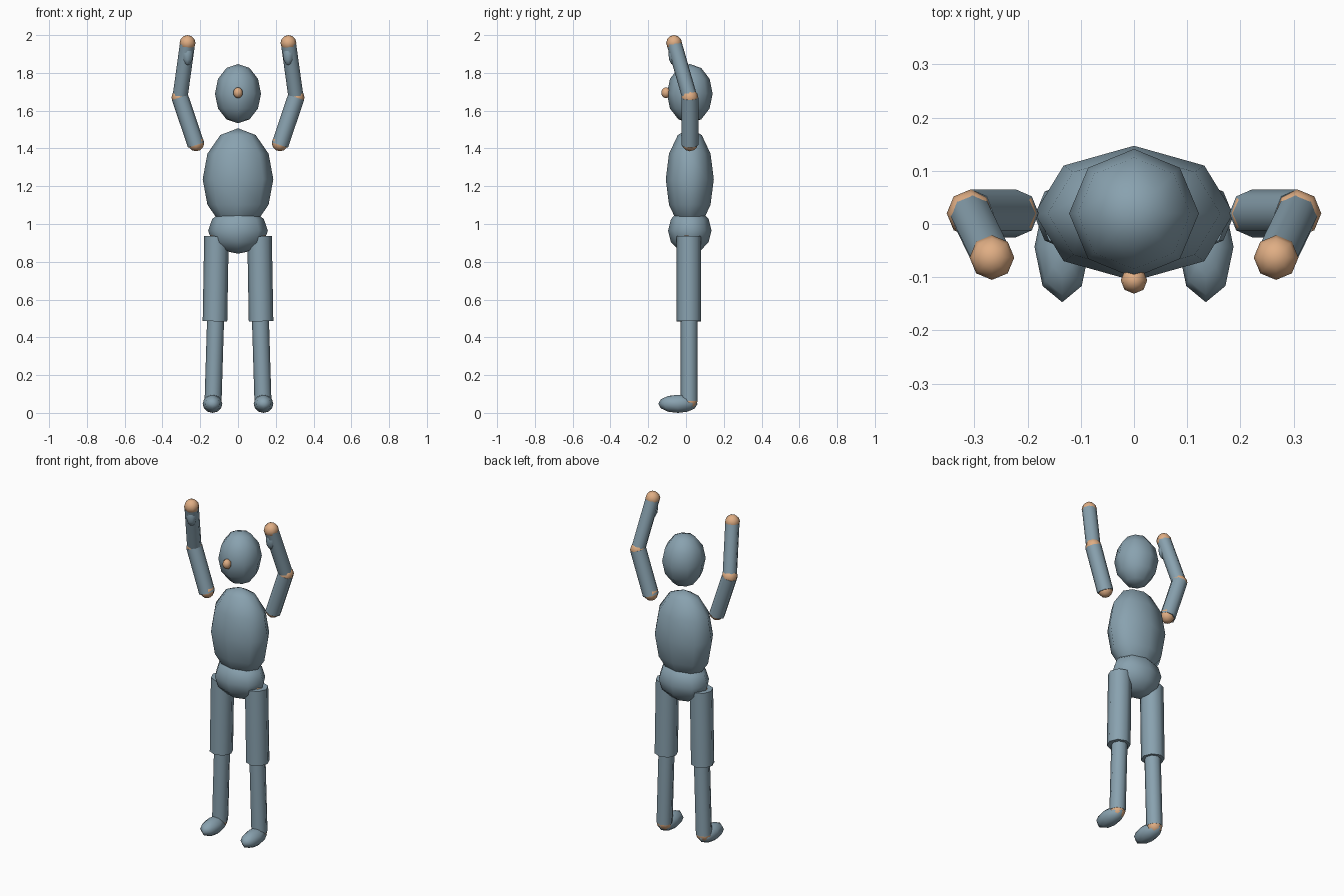
import bpy
from math import radians
from mathutils import Vector

cube = bpy.data.objects.get("Cube")
if cube:
    bpy.data.objects.remove(cube, do_unlink=True)


def make_material(name, rgb):
    mat = bpy.data.materials.new(name)
    mat.use_nodes = True
    colour = (*rgb, 1)
    mat.diffuse_color = colour
    mat.node_tree.nodes["Principled BSDF"].inputs["Base Color"].default_value = colour
    return mat


slate = make_material("slate_blue", (0.25, 0.36, 0.43))
tan = make_material("tan", (0.74, 0.42, 0.23))
MID_Y = 0.02  # depth of the body's middle


def finish(name, mat):
    obj = bpy.context.object
    obj.name = obj.data.name = name
    obj.data.materials.append(mat)
    return obj


def ellipsoid(name, centre, radii, mat):
    """Eight-sided ball stretched to the given radii."""
    bpy.ops.mesh.primitive_uv_sphere_add(segments=8, ring_count=6, radius=1, location=centre)
    obj = finish(name, mat)
    obj.scale = radii
    bpy.ops.object.transform_apply(location=False, rotation=False, scale=True)
    bpy.ops.object.shade_smooth()


def ball(name, centre, radius):
    ellipsoid(name, centre, (radius,) * 3, tan)


def limb(name, start, end, radius):
    """Eight-sided cylinder between two points."""
    start, end = Vector(start), Vector(end)
    axis = end - start
    bpy.ops.mesh.primitive_cylinder_add(vertices=8, radius=radius, depth=axis.length,
                                        location=(start + end) / 2)
    obj = finish(name, slate)
    obj.rotation_mode = 'QUATERNION'
    obj.rotation_quaternion = Vector((0, 0, 1)).rotation_difference(axis)
    bpy.ops.object.shade_smooth_by_angle(angle=radians(60))


# Head and body
ellipsoid("head", (0, MID_Y, 1.69), (0.122, 0.121, 0.157), slate)
ellipsoid("nose", (0, -0.106, 1.695), (0.025, 0.025, 0.029), tan)
ellipsoid("torso", (0, MID_Y, 1.237), (0.187, 0.127, 0.27), slate)
ellipsoid("hips", (0, MID_Y, 0.965), (0.158, 0.115, 0.122), slate)

for label, s in (("left", 1), ("right", -1)):
    # Raised arm
    elbow = (s * 0.307, MID_Y, 1.67)
    hand = (s * 0.267, -0.063, 1.958)
    ball(label + "_shoulder_joint", (s * 0.222, MID_Y, 1.428), 0.043)
    limb(label + "_upper_arm", (s * 0.222, MID_Y, 1.418), elbow, 0.045)
    ball(label + "_elbow_joint", elbow, 0.045)
    limb(label + "_forearm", elbow, hand, 0.04)
    ball(label + "_hand", hand, 0.042)
    ellipsoid(label + "_thumb", (s * 0.267, -0.063, 1.9), (0.03, 0.03, 0.06), slate)

    # Leg
    ball(label + "_hip_joint", (s * 0.114, MID_Y - 0.005, 0.897), 0.053)
    limb(label + "_thigh", (s * 0.122, MID_Y - 0.005, 0.485), (s * 0.114, MID_Y - 0.005, 0.935), 0.065)
    limb(label + "_shin", (s * 0.132, MID_Y - 0.003, 0.062), (s * 0.118, MID_Y - 0.003, 0.52), 0.045)
    ball(label + "_ankle_joint", (s * 0.132, MID_Y - 0.003, 0.063), 0.044)
    ellipsoid(label + "_foot", (s * 0.135, -0.043, 0.048), (0.052, 0.104, 0.048), slate)
